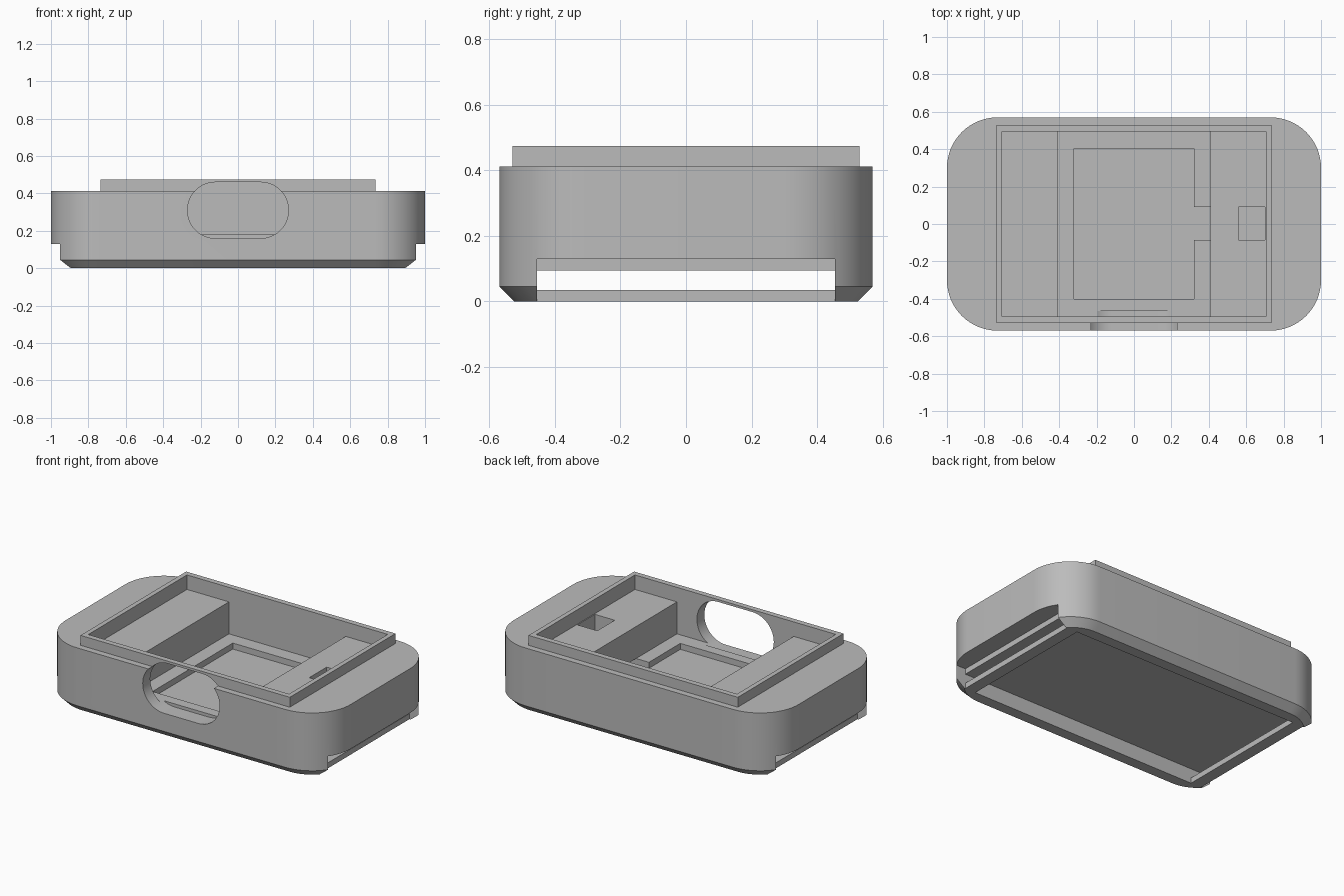
import bpy
import bmesh
from math import cos, sin, pi, radians

if "Cube" in bpy.data.objects:
    bpy.data.objects.remove(bpy.data.objects["Cube"], do_unlink=True)

GREY = (0.5, 0.5, 0.5, 1)
grey = bpy.data.materials.new("plain grey plastic")
grey.use_nodes = True
grey.diffuse_color = GREY
grey.node_tree.nodes["Principled BSDF"].inputs["Base Color"].default_value = GREY


def rounded(half_x, half_y, radius, steps=16):
    """Outline of a rounded rectangle, counter-clockwise."""
    points = []
    for quarter, (sx, sy) in enumerate(((1, 1), (-1, 1), (-1, -1), (1, -1))):
        for i in range(steps + 1):
            a = (quarter + i / steps) * pi / 2
            points.append((sx * (half_x - radius) + radius * cos(a),
                           sy * (half_y - radius) + radius * sin(a)))
    return points


def loft(name, rings):
    """Closed solid through rings of 3D points."""
    bm = bmesh.new()
    loops = [[bm.verts.new(p) for p in ring] for ring in rings]
    n = len(loops[0])
    for low, high in zip(loops, loops[1:]):
        for i in range(n):
            j = (i + 1) % n
            bm.faces.new((low[i], low[j], high[j], high[i]))
    bm.faces.new(loops[0][::-1])
    bm.faces.new(loops[-1])
    bmesh.ops.remove_doubles(bm, verts=bm.verts, dist=1e-5)
    bmesh.ops.recalc_face_normals(bm, faces=bm.faces)
    mesh = bpy.data.meshes.new(name)
    bm.to_mesh(mesh)
    bm.free()
    mesh.materials.append(grey)
    obj = bpy.data.objects.new(name, mesh)
    bpy.context.collection.objects.link(obj)
    return obj


def box(name, x0, x1, y0, y1, z0, z1):
    corners = ((x0, y0), (x1, y0), (x1, y1), (x0, y1))
    return loft(name, [[(x, y, z) for x, y in corners] for z in (z0, z1)])


def combine(target, tool, operation):
    """Apply a boolean and discard the tool."""
    tool.hide_render = True
    mod = target.modifiers.new(operation, "BOOLEAN")
    mod.operation = operation
    mod.solver = "EXACT"
    mod.object = tool
    bpy.ops.object.select_all(action="DESELECT")
    bpy.context.view_layer.objects.active = target
    target.select_set(True)
    bpy.ops.object.modifier_apply(modifier=mod.name)
    bpy.data.objects.remove(tool, do_unlink=True)


# Outer shell with a chamfered base
levels = ((0, 0.045), (0.045, 0), (0.412, 0))
case = loft("case_body", [[(x, y, z) for x, y in
                           rounded(1 - c, 0.57 - c, 0.27 - c)] for z, c in levels])

# Raised rectangular lip
combine(case, box("lip", -0.735, 0.735, -0.53, 0.53, 0.3, 0.475), "UNION")

# Interior: opening above the ledges, central well, shallow pocket, cable channel and shaft
FLOOR, POCKET, LEDGE = 0.18, 0.142, 0.383
hollows = (
    (-0.705, 0.705, -0.495, 0.495, LEDGE, 0.6),
    (-0.41, 0.41, -0.495, 0.495, FLOOR, 0.5),
    (-0.32, 0.32, -0.4, 0.405, POCKET, 0.3),
    (0.2, 0.7, -0.085, 0.09, POCKET, FLOOR),
    (0.56, 0.7, -0.085, 0.09, POCKET, 0.5),
)
for h in hollows:
    combine(case, box("hollow_cutter", *h), "DIFFERENCE")

# Underside channel and the taller slots at both ends
combine(case, box("channel_cutter", -0.9, 0.9, -0.455, 0.455, -0.1, 0.095), "DIFFERENCE")
for side in (-1, 1):
    x0, x1 = sorted((side * 0.885, side * 1.2))
    combine(case, box("slot_cutter", x0, x1, -0.455, 0.455, -0.1, 0.13), "DIFFERENCE")

# Oval opening through the front wall
oval = [(x, 0.31 + z) for x, z in rounded(0.27, 0.15, 0.149)]
combine(case, loft("oval_cutter", [[(x, y, z) for x, z in oval]
                                   for y in (-0.8, -0.465)]), "DIFFERENCE")

# Cross bars at the ends of the underside
bars = []
for side, label in ((1, "left"), (-1, "right")):
    x0, x1 = sorted((side * 0.81, side * 0.885))
    bars.append(box(label + "_base_bar", x0, x1, -0.455, 0.455, 0, 0.035))

# Smooth curves, sharp edges
bpy.ops.object.select_all(action="DESELECT")
case.select_set(True)
bpy.context.view_layer.objects.active = case
bpy.ops.object.shade_smooth_by_angle(angle=radians(30))
